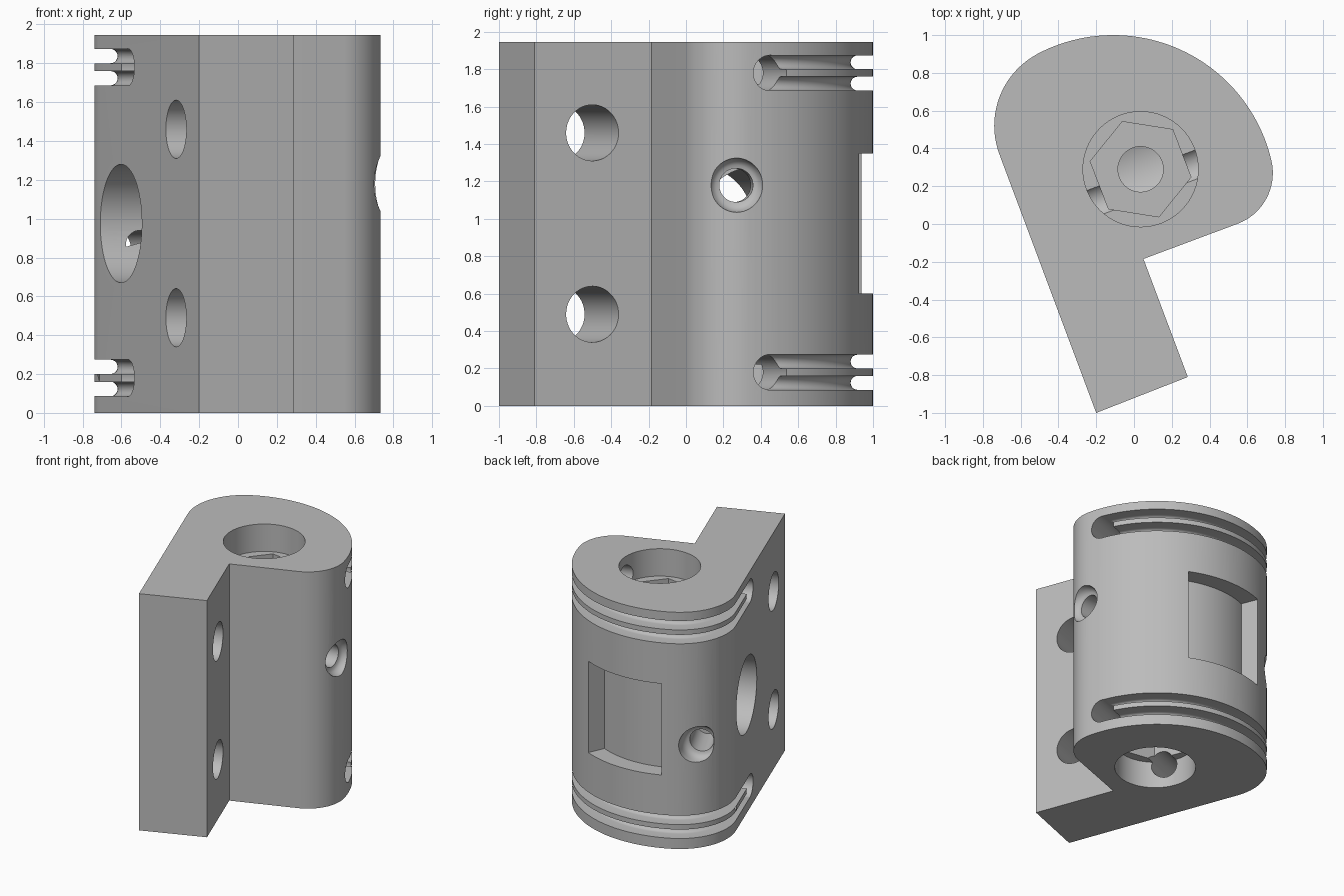
import bpy, bmesh
from math import sin, cos, pi, radians
from mathutils import Vector, Matrix

cube = bpy.data.objects.get("Cube")
if cube:
    bpy.data.objects.remove(cube, do_unlink=True)

HEIGHT = 1.945
TILT = radians(20.5)
U = Vector((cos(TILT), sin(TILT), 0))     # across the block
V = Vector((-sin(TILT), cos(TILT), 0))    # along the leg

grey = bpy.data.materials.new("plain_grey")
grey.use_nodes = True
grey.diffuse_color = (0.5, 0.5, 0.5, 1)
grey.node_tree.nodes["Principled BSDF"].inputs["Base Color"].default_value = (0.5, 0.5, 0.5, 1)


def make(name, bm):
    bmesh.ops.recalc_face_normals(bm, faces=bm.faces)
    mesh = bpy.data.meshes.new(name)
    bm.to_mesh(mesh)
    bm.free()
    mesh.materials.append(grey)
    obj = bpy.data.objects.new(name, mesh)
    bpy.context.collection.objects.link(obj)
    return obj


def loft(name, rings):
    """Skin a row of closed rings and cap both ends."""
    bm = bmesh.new()
    loops = [[bm.verts.new(p) for p in ring] for ring in rings]
    n = len(loops[0])
    for a, b in zip(loops, loops[1:]):
        for i in range(n):
            j = (i + 1) % n
            bm.faces.new((a[i], a[j], b[j], b[i]))
    bm.faces.new(loops[0])
    bm.faces.new(loops[-1])
    return make(name, bm)


def prism(name, points, z0, z1):
    return loft(name, [[(x, y, z) for x, y in points] for z in (z0, z1)])


def lathe(name, start, direction, profile, sides=48, turn=0.0):
    """Round cutter: profile holds (distance along axis, radius)."""
    d = Vector(direction).normalized()
    side = d.orthogonal().normalized() if abs(d.z) < 0.9 else Vector((1, 0, 0))
    rings = []
    for t, r in profile:
        rings.append([Vector(start) + d * t +
                      Matrix.Rotation(turn + 2 * pi * i / sides, 3, d) @ side * r
                      for i in range(sides)])
    return loft(name, rings)


def arc(cx, cy, r, a0, a1, n):
    return [(cx + r * cos(radians(a0 + (a1 - a0) * i / n)),
             cy + r * sin(radians(a0 + (a1 - a0) * i / n))) for i in range(n + 1)]


def uv(u, v, z):
    p = U * u + V * v
    return Vector((p.x, p.y, z))


# Main body: rounded head with a straight leg
outline = [(-0.2, -1), (0.285, -0.81), (0.05, -0.185)]
outline += arc(0.448, 0.27, 0.287, -69.5, 13, 16)
outline += arc(-0.11, 0.14, 0.86, 13, 117.7, 48)[1:]
outline += arc(-0.31, 0.52, 0.43, 117.7, 200.5, 20)[1:]
body = prism("clamp_body", outline, 0, HEIGHT)

cutters = []

# Vertical bore: round counterbores and hexagonal pockets at both ends
bx, by = 0.035, 0.29
for z, d in ((1.72, 1), (0.22, -1)):
    axis = (0, 0, d)
    cutters.append(lathe("counterbore", (bx, by, z), axis, [(0, 0.305), (0.4, 0.305)], 64))
    cutters.append(lathe("hex_pocket", (bx, by, z), axis, [(-0.22, 0.27), (0.08, 0.27)],
                         6, radians(-9 * d)))
cutters.append(lathe("centre_hole", (bx, by, 1.0), (0, 0, 1), [(0, 0.12), (0.6, 0.12)]))

# Large side bore
cutters.append(lathe("side_bore", uv(-0.7, 0.28, 0.975), U, [(0, 0.305), (1.05, 0.305)], 64))

# Leg bolt holes and cross holes at the groove ends
for z in (0.49, 1.46):
    cutters.append(lathe("leg_hole", uv(-0.8, -0.528, z), U, [(0, 0.15), (1.6, 0.15)]))
for z in (0.18, 1.78):
    cutters.append(lathe("cross_hole", uv(-0.9, 0.18, z), U, [(0, 0.095), (2.0, 0.095)]))

# Flared cord holes
flare = [(-0.1, 0.165), (0, 0.145)]
flare += [(0.07 * sin(a), 0.145 - 0.055 * (1 - cos(a)) - 0.0)
          for a in [radians(k) for k in (25, 50, 70, 90)]]
cutters.append(lathe("right_cord_hole", (0.735, 0.27, 1.18), (-1, -0.03, 0), flare + [(0.5, 0.09)]))
cutters.append(lathe("left_cord_hole", (-0.664, 0.763, 0.85), -V + U * 0.1, flare + [(0.38, 0.09)]))

# Recessed window on the back
window = arc(-0.11, 0.14, 0.72, 66, 112, 20) + arc(-0.11, 0.14, 1.0, 112, 66, 20)
cutters.append(prism("window_recess", window, 0.6, 1.35))


# Paired grooves wrapped around the head
def groove(z):
    def path(off):
        pts = arc(-0.11, 0.14, 0.86 - off, 22, 117.7, 48)
        pts += arc(-0.31, 0.52, 0.43 - off, 117.7, 200.5, 20)[1:]
        end = Vector((pts[-1][0], pts[-1][1], 0)) - V * 0.42
        return pts + [(end.x, end.y)]
    r = 0.037
    section = [(-0.1, -r), (-0.1, r)]
    section += [(0.083 + r * sin(a), r * cos(a)) for a in [pi * i / 10 for i in range(11)]]
    columns = [[(x, y, z + dz) for x, y in path(off)] for off, dz in section]
    return loft("groove", list(zip(*columns)))


for middle in (0.18, 1.78):
    for step in (-0.057, 0.057):
        cutters.append(groove(middle + step))

# Cut everything out, then bake the result
for c in cutters:
    c.hide_render = True
    mod = body.modifiers.new(c.name, "BOOLEAN")
    mod.operation = "DIFFERENCE"
    mod.solver = "EXACT"
    mod.object = c
graph = bpy.context.evaluated_depsgraph_get()
graph.update()
body_mesh = bpy.data.meshes.new_from_object(body.evaluated_get(graph))
body.modifiers.clear()
body.data = body_mesh
for c in cutters:
    bpy.data.objects.remove(c, do_unlink=True)

bpy.ops.object.select_all(action="DESELECT")
body.select_set(True)
bpy.context.view_layer.objects.active = body
bpy.ops.object.shade_smooth_by_angle(angle=radians(25))
